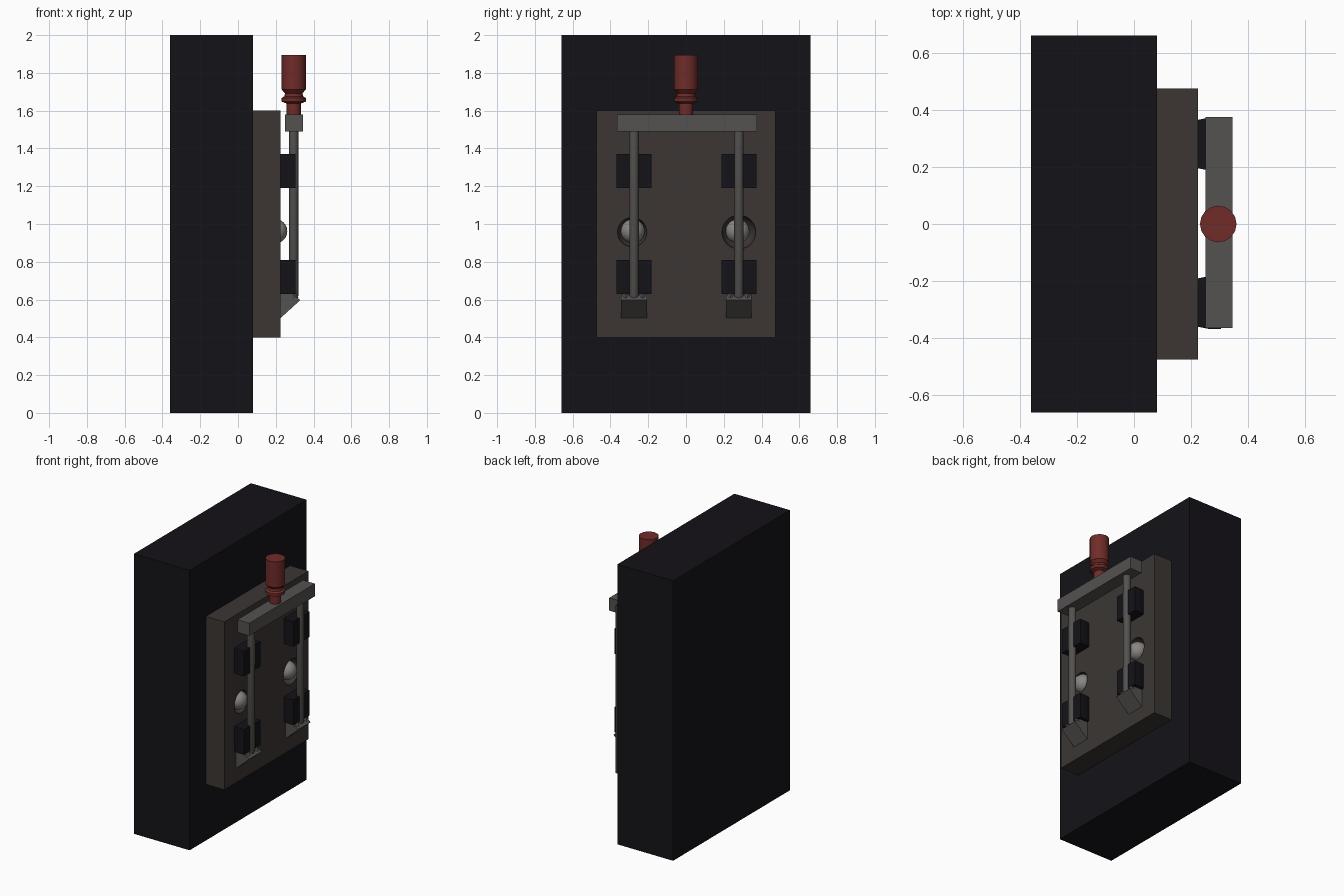
import bpy, bmesh, math
from mathutils import Vector

if "Cube" in bpy.data.objects:
    bpy.data.objects.remove(bpy.data.objects["Cube"])


def material(name, rgb):
    m = bpy.data.materials.new(name)
    m.diffuse_color = (*rgb, 1)
    m.use_nodes = True
    m.node_tree.nodes["Principled BSDF"].inputs["Base Color"].default_value = m.diffuse_color
    return m


BLACK = material("black", (0.007, 0.006, 0.009))
BROWN = material("dark_brown", (0.045, 0.037, 0.034))
STEEL = material("steel", (0.09, 0.085, 0.08))
BALL = material("pale_metal", (0.25, 0.235, 0.22))
RED = material("red", (0.16, 0.025, 0.022))


def finish(name, bm, mat, smooth=False):
    bmesh.ops.recalc_face_normals(bm, faces=bm.faces)
    me = bpy.data.meshes.new(name)
    bm.to_mesh(me)
    bm.free()
    me.materials.append(mat)
    ob = bpy.data.objects.new(name, me)
    bpy.context.collection.objects.link(ob)
    if smooth:
        bpy.ops.object.select_all(action='DESELECT')
        ob.select_set(True)
        bpy.context.view_layer.objects.active = ob
        bpy.ops.object.shade_smooth_by_angle(angle=math.radians(35))
    return ob


def prism(name, pts, to3d, direction, mat):
    bm = bmesh.new()
    face = bm.faces.new([bm.verts.new(to3d(*p)) for p in pts])
    ext = bmesh.ops.extrude_face_region(bm, geom=[face])
    bmesh.ops.translate(bm, vec=direction,
                        verts=[v for v in ext["geom"] if isinstance(v, bmesh.types.BMVert)])
    return finish(name, bm, mat)


def box(name, x, y, z, mat):
    pts = [(x[0], y[0]), (x[1], y[0]), (x[1], y[1]), (x[0], y[1])]
    return prism(name, pts, lambda a, b: (a, b, z[0]), (0, 0, z[1] - z[0]), mat)


def lathe(name, profile, x, y, mat, sides=16):
    bm = bmesh.new()
    rings = [[bm.verts.new((x + r * math.cos(2 * math.pi * i / sides),
                            y + r * math.sin(2 * math.pi * i / sides), z))
              for i in range(sides)] for r, z in profile]
    for a, b in zip(rings, rings[1:]):
        for i in range(sides):
            j = (i + 1) % sides
            bm.faces.new((a[i], a[j], b[j], b[i]))
    bm.faces.new(rings[0])
    bm.faces.new(rings[-1])
    return finish(name, bm, mat, True)


def ball(name, centre, radius, mat):
    bm = bmesh.new()
    bmesh.ops.create_uvsphere(bm, u_segments=20, v_segments=12, radius=radius)
    bmesh.ops.translate(bm, verts=bm.verts, vec=centre)
    return finish(name, bm, mat, True)


# Cabinet body and raised panel
box("cabinet", (-0.36, 0.08), (-0.66, 0.66), (0, 2), BLACK)
panel = box("panel", (0.08, 0.225), (-0.475, 0.475), (0.4, 1.6), BROWN)

# Crossbar and turned handle
box("crossbar", (0.25, 0.345), (-0.365, 0.375), (1.49, 1.58), STEEL)
lathe("handle", [(0.038, 1.57), (0.038, 1.638), (0.064, 1.648), (0.064, 1.667),
                 (0.05, 1.676), (0.046, 1.692), (0.064, 1.712), (0.064, 1.895)],
      0.295, 0, RED)

for side, yc, yhole, rhole in (("left", -0.275, -0.285, 0.078), ("right", 0.28, 0.28, 0.09)):
    # Vertical rod
    lathe(side + "_rod", [(0.015, 0.60), (0.025, 0.62), (0.025, 1.50)], 0.295, yc, STEEL)

    # Rod clips, slightly tapered towards the panel
    for level, z in (("lower", 0.63), ("upper", 1.19)):
        clip = [(0.215, -0.083), (0.26, -0.092), (0.305, -0.092),
                (0.305, 0.092), (0.26, 0.092), (0.215, 0.083)]
        prism(f"{side}_{level}_clip", [(x, y + yc) for x, y in clip],
              lambda a, b: (a, b, z), (0, 0, 0.18), BLACK)

    # Ball contact in a round recess
    ball(side + "_contact", (0.197, yc + (-0.007), 0.962), 0.064, BALL)
    cutter = ball(side + "_recess_cutter", (0.225, yhole, 0.957), rhole, BROWN)
    cutter.hide_render = True
    cutter.hide_viewport = True
    mod = panel.modifiers.new(side + "_recess", 'BOOLEAN')
    mod.operation = 'DIFFERENCE'
    mod.solver = 'EXACT'
    mod.object = cutter

    # Sloped foot bracket with two pointed prongs
    prism(side + "_foot", [(0.22, 0.497), (0.33, 0.597), (0.285, 0.632), (0.22, 0.632)],
          lambda a, b: (a, yc - 0.068, b), (0, 0.136, 0), STEEL)
    for k, s in (("a", -1), ("b", 1)):
        bm = bmesh.new()
        bmesh.ops.create_cone(bm, cap_ends=True, segments=4, radius1=0.026, radius2=0, depth=0.05)
        bmesh.ops.translate(bm, verts=bm.verts, vec=Vector((0.295, yc + s * 0.045, 0.632)))
        finish(f"{side}_prong_{k}", bm, STEEL)
